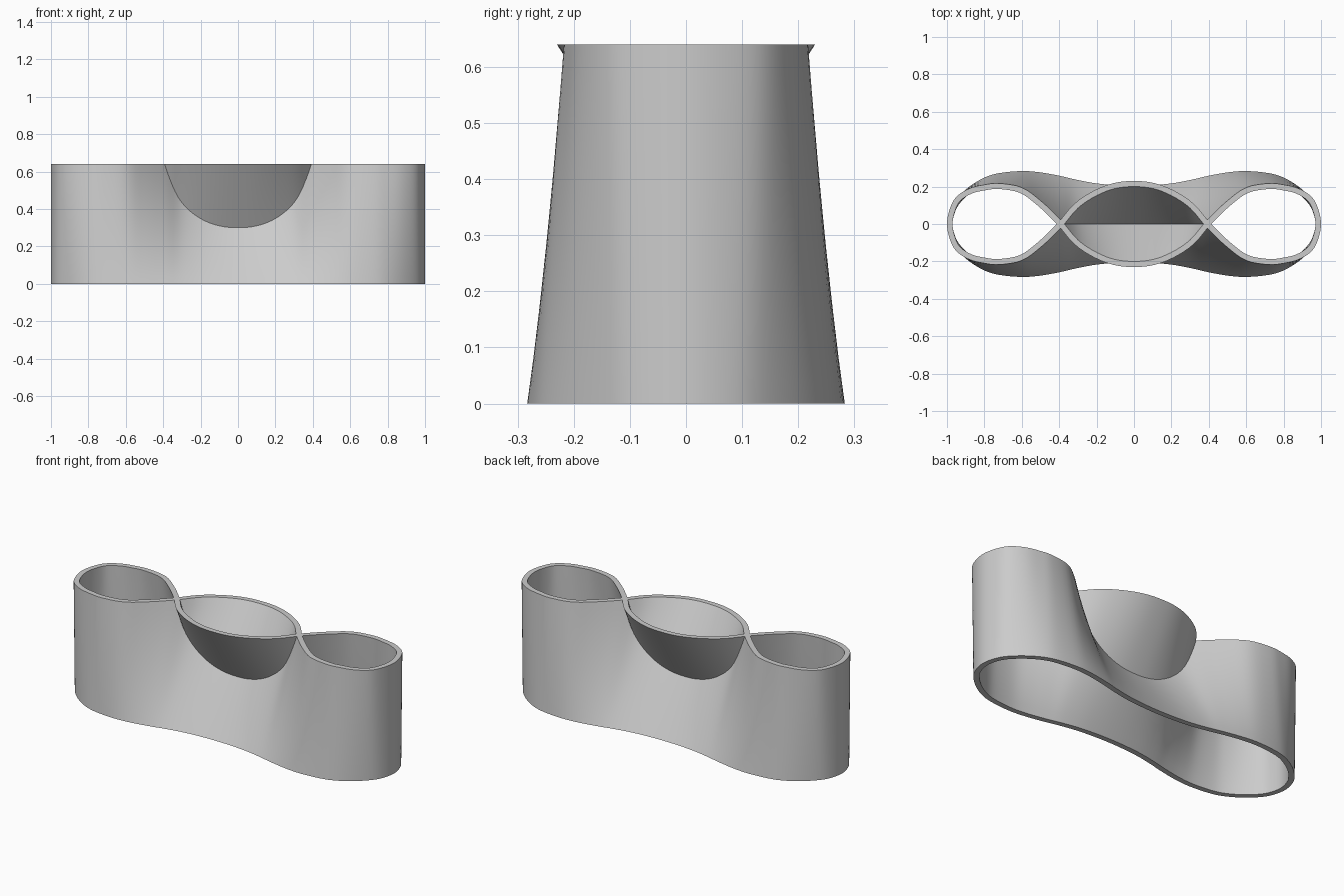
import bpy, bmesh, math
from mathutils import Vector

cube = bpy.data.objects.get("Cube")
if cube:
    bpy.data.objects.remove(cube, do_unlink=True)

HEIGHT, WALL, LEVELS, STEPS = 0.64, 0.03, 16, 4

# Quarter outline: x, y at the base, y at the rim (negative once the walls cross)
quarter = [(1, 0, 0), (.985, .075, .08), (.95, .135, .145), (.88, .2, .19),
           (.8, .248, .21), (.72, .272, .217), (.6, .283, .195), (.5, .276, .125),
           (.39, .256, .02), (.3, .235, -.085), (.2, .217, -.152),
           (.1, .208, -.19), (0, .205, -.2)]
half = quarter + [(-x, b, t) for x, b, t in reversed(quarter[:-1])]
loop = [Vector(p) for p in half + [(-x, -b, -t) for x, b, t in half[1:-1]] ]
# the second half turns the first by 180 degrees, closing the ring
loop = loop + [Vector((1, 0, 0))] if (loop[-1] - loop[0]).length < 1e-6 else loop


def smooth_ring(points, steps):
    """Closed Catmull-Rom curve through the points."""
    n, ring = len(points), []
    for i in range(n):
        p0, p1, p2, p3 = (points[(i + k) % n] for k in (-1, 0, 1, 2))
        for s in range(steps):
            t = s / steps
            ring.append(0.5 * (2 * p1 + (p2 - p0) * t
                               + (2 * p0 - 5 * p1 + 4 * p2 - p3) * t ** 2
                               + (3 * p1 - p0 - 3 * p2 + p3) * t ** 3))
    return ring


ring = smooth_ring(loop, STEPS)
n = len(ring)

# Ruled wall between base and rim, with an inner skin at constant thickness
bm = bmesh.new()
outer, inner = [], []
for level in range(LEVELS + 1):
    f = level / LEVELS
    pts = [Vector((p.x, p.y + (p.z - p.y) * f, HEIGHT * f)) for p in ring]
    outer.append([bm.verts.new(p) for p in pts])
    row = []
    for i, p in enumerate(pts):
        d = (pts[(i + 1) % n] - pts[i - 1]).normalized()
        row.append(bm.verts.new(p - WALL * Vector((d.y, -d.x, 0))))
    inner.append(row)


def bridge(low, high):
    for i in range(n):
        j = (i + 1) % n
        bm.faces.new((low[i], low[j], high[j], high[i]))


for k in range(LEVELS):
    bridge(outer[k], outer[k + 1])
    bridge(inner[k + 1], inner[k])
bridge(outer[-1], inner[-1])
bridge(inner[0], outer[0])

mesh = bpy.data.meshes.new("crossed_wall_vase")
bm.to_mesh(mesh)
bm.free()
vase = bpy.data.objects.new("crossed_wall_vase", mesh)
bpy.context.collection.objects.link(vase)

# Plain grey finish
grey = bpy.data.materials.new("light_grey")
grey.use_nodes = True
colour = (0.6, 0.6, 0.6, 1)
grey.diffuse_color = colour
grey.node_tree.nodes["Principled BSDF"].inputs["Base Color"].default_value = colour
mesh.materials.append(grey)

bpy.ops.object.select_all(action="DESELECT")
vase.select_set(True)
bpy.context.view_layer.objects.active = vase
bpy.ops.object.shade_smooth_by_angle(angle=math.radians(35))
